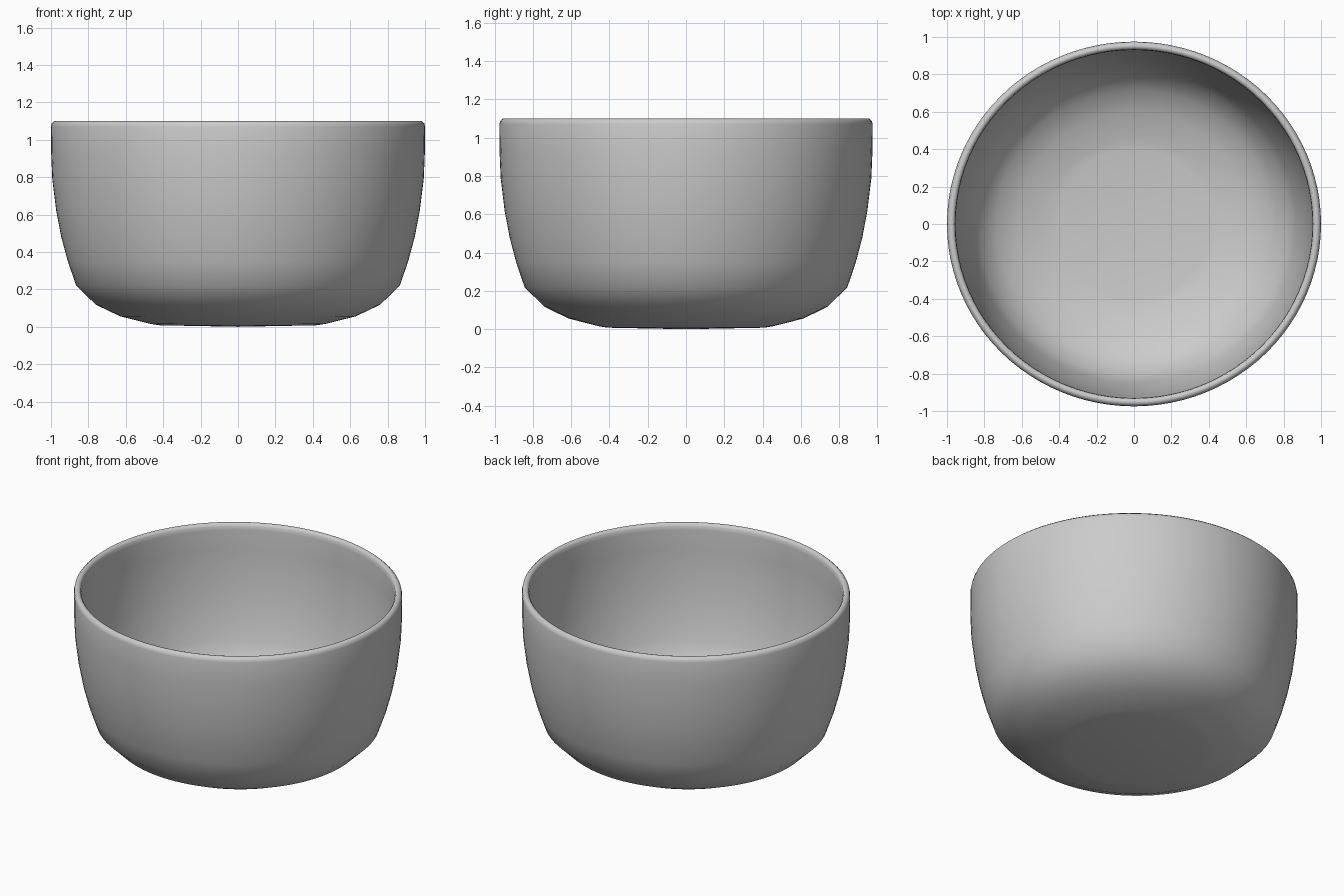
import bpy, bmesh, math

if "Cube" in bpy.data.objects:
    bpy.data.objects.remove(bpy.data.objects["Cube"])

SEGMENTS = 96
DEPTH = 0.975  # slightly oval in y

# Outer wall from base centre up, rolled rim, then inner wall down to the floor
profile = [
    (0, 0), (0.42, 0.008), (0.47, 0.016), (0.63, 0.056), (0.76, 0.118),
    (0.865, 0.22), (0.91, 0.35), (0.945, 0.48), (0.972, 0.62), (0.993, 0.79),
    (0.999, 0.93), (1.0, 1.07), (0.996, 1.088), (0.982, 1.1),
    (0.966, 1.098), (0.957, 1.085), (0.954, 1.06),
    (0.954, 0.93), (0.948, 0.79), (0.928, 0.62), (0.902, 0.48),
    (0.868, 0.36), (0.828, 0.25), (0.735, 0.158), (0.615, 0.1),
    (0.46, 0.06), (0.41, 0.052), (0, 0.045),
]

bm = bmesh.new()


def ring(r, z):
    if r == 0:
        return [bm.verts.new((0, 0, z))]
    return [bm.verts.new((r * math.cos(a), DEPTH * r * math.sin(a), z))
            for a in (2 * math.pi * i / SEGMENTS for i in range(SEGMENTS))]


rings = [ring(r, z) for r, z in profile]
for low, high in zip(rings, rings[1:]):
    for i in range(SEGMENTS):
        j = (i + 1) % SEGMENTS
        if len(low) == 1:
            bm.faces.new((low[0], high[j], high[i]))
        elif len(high) == 1:
            bm.faces.new((low[i], low[j], high[0]))
        else:
            bm.faces.new((low[i], low[j], high[j], high[i]))
bmesh.ops.recalc_face_normals(bm, faces=bm.faces)
for f in bm.faces:
    f.smooth = True

mesh = bpy.data.meshes.new("bowl")
bm.to_mesh(mesh)
bm.free()
bowl = bpy.data.objects.new("bowl", mesh)
bpy.context.collection.objects.link(bowl)
